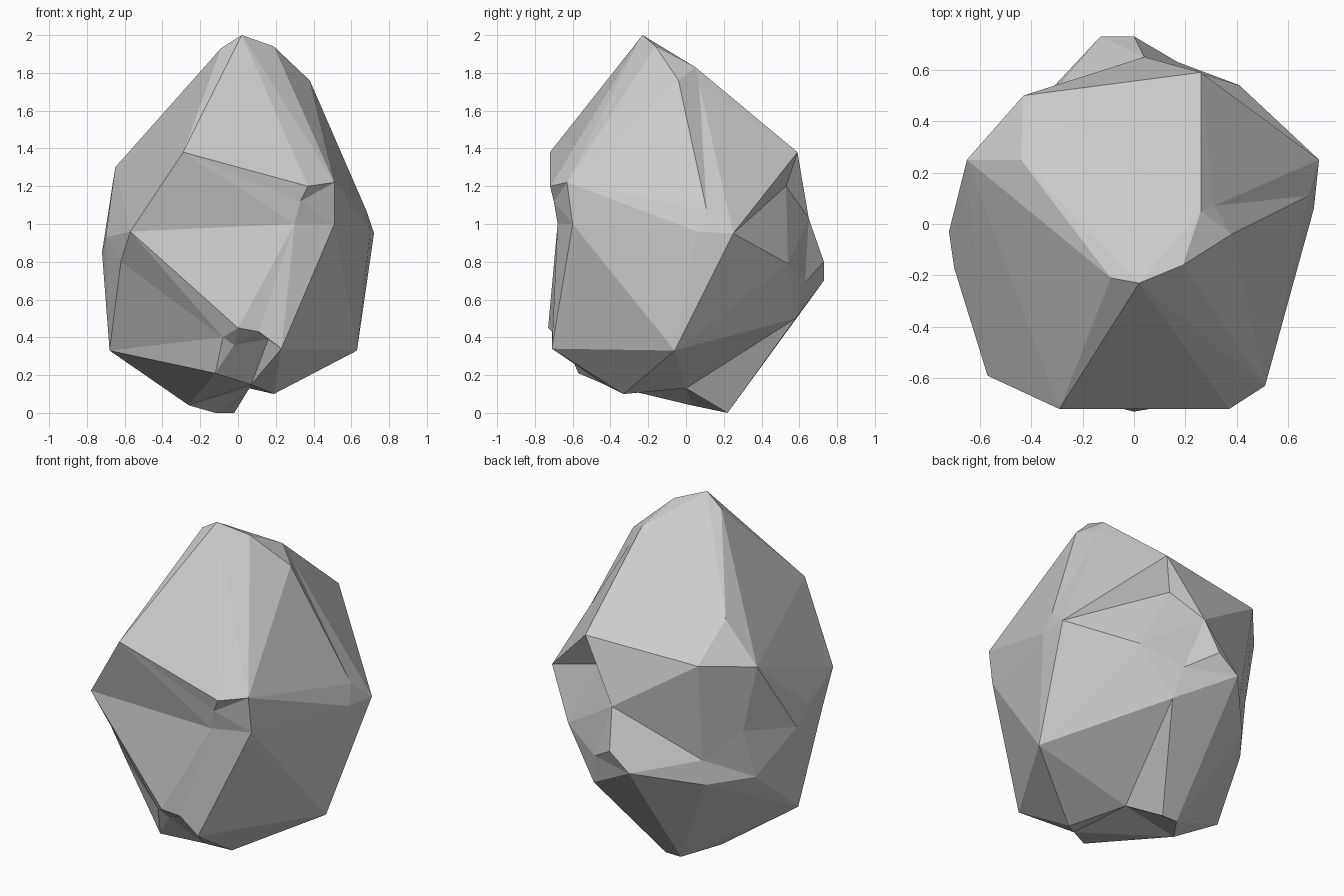
import bpy, bmesh
from math import pi
from mathutils import Vector
from mathutils.geometry import intersect_ray_tri

if "Cube" in bpy.data.objects:
    bpy.data.objects.remove(bpy.data.objects["Cube"])

# Corner points of the faceted stone, grouped by height
crown = [(.02, -.23, 2), (-.09, -.21, 1.93), (.19, -.16, 1.94),
         (.26, .05, 1.83), (.38, -.04, 1.76), (.31, .07, 1.74)]
shoulder = [(-.44, .25, 1.53), (.26, .59, 1.38), (-.43, .5, 1.34),
            (-.65, .25, 1.3), (-.29, -.72, 1.38), (.51, -.63, 1.22),
            (.37, -.72, 1.2), (.33, -.7, 1.12), (.19, .53, 1.2)]
waist = [(.68, .11, 1.07), (.72, .25, .95), (.7, .06, .96), (.51, -.6, 1),
         (.3, -.68, 1), (-.57, -.59, .96), (-.7, -.17, .93),
         (-.62, -.42, .8), (-.72, -.03, .85), (-.57, .27, .9),
         (.04, .65, 1.03), (.41, .54, .79), (0, .73, .8),
         (-.13, .73, .7), (.17, .63, .69), (-.4, .41, .73)]
base = [(-.6, .19, .6), (-.42, .42, .59), (.21, .58, .5), (0, -.73, .45),
        (.11, -.71, .43), (.23, -.71, .34), (.16, -.62, .39),
        (-.08, -.65, .4), (-.02, -.63, .36), (-.68, -.1, .33),
        (.63, -.06, .33), (-.12, -.57, .21), (.07, -.43, .15),
        (.06, 0, .13), (.19, -.33, .1), (-.26, .03, .04),
        (-.12, .22, 0), (-.02, .22, 0)]
centre = Vector((0, 0, .9))

# Convex body
bm = bmesh.new()
for p in crown + shoulder + waist + base:
    bm.verts.new(p)
bmesh.ops.convex_hull(bm, input=bm.verts[:])
loose = [v for v in bm.verts if not v.link_faces]
inner = [v.co.copy() for v in loose]
bmesh.ops.delete(bm, geom=loose, context='VERTS')
bmesh.ops.triangulate(bm, faces=bm.faces[:])

# Chips and hollows: push the facet over each inner point down to it
dents = set()
for p in inner:
    for f in bm.faces:
        a, b, c = [v.co for v in f.verts]
        hit = intersect_ray_tri(a, b, c, p - centre, centre, True)
        if hit and (hit - centre).dot(p - centre) > 0:
            v = bmesh.ops.poke(bm, faces=[f])['verts'][0]
            v.co = p
            dents.add(v)
            break


def side(a, b, c):
    """Volume sign of a triangle seen from the centre."""
    return (a.co - centre).dot((b.co - centre).cross(c.co - centre))


def should_flip(e):
    """True where a ridge beside a hollow should give way to a valley."""
    a, b = e.verts
    c, d = [next(v for v in f.verts if v not in e.verts) for f in e.link_faces]
    if c not in dents and d not in dents:
        return False
    if any(c in k.verts and d in k.verts for k in c.link_edges):
        return False
    if side(c, d, a) * side(c, d, b) >= -1e-7 or side(a, b, c) * side(a, b, d) >= 0:
        return False
    angles = [(a.co - v.co).angle(b.co - v.co) for v in (c, d)]
    return sum(angles) > pi + .03


# Break the hull ridges that run across the hollows
for step in range(150):
    edge = next((e for e in bm.edges if should_flip(e)), None)
    if edge is None or bmesh.utils.edge_rotate(edge, True) is None:
        break

bmesh.ops.recalc_face_normals(bm, faces=bm.faces[:])
mesh = bpy.data.meshes.new("boulder")
bm.to_mesh(mesh)
bm.free()
boulder = bpy.data.objects.new("boulder", mesh)
bpy.context.collection.objects.link(boulder)
